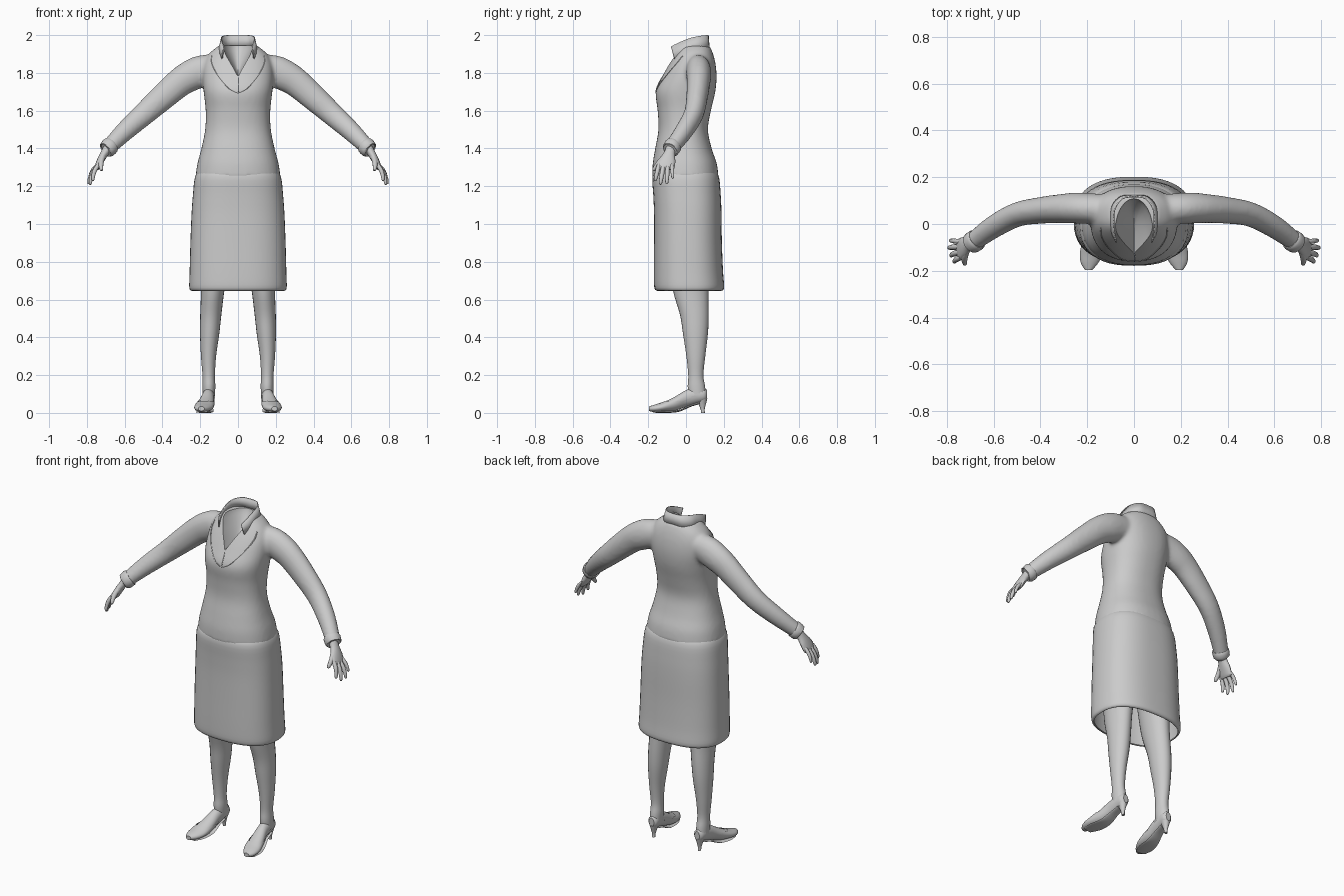
import bpy, bmesh, math
from mathutils import Vector
from mathutils.bvhtree import BVHTree

if "Cube" in bpy.data.objects:
    bpy.data.objects.remove(bpy.data.objects["Cube"], do_unlink=True)

grey = bpy.data.materials.new("plain grey")
grey.use_nodes = True
grey.diffuse_color = (0.6, 0.6, 0.6, 1)
grey.node_tree.nodes["Principled BSDF"].inputs["Base Color"].default_value = (0.6, 0.6, 0.6, 1)


def spline(rows, steps):
    """Catmull-Rom through rows of any width."""
    pts = [rows[0]] + list(rows) + [rows[-1]]
    out = []
    for p, q, r, s in zip(pts, pts[1:], pts[2:], pts[3:]):
        for i in range(steps):
            t = i / steps
            out.append([b + t * ((c - a) + t * ((2 * a - 5 * b + 4 * c - d) + t * (3 * b - a - 3 * c + d))) / 2
                        for a, b, c, d in zip(p, q, r, s)])
    return out + [list(rows[-1])]


def add(name, bm, mirror=False):
    mesh = bpy.data.meshes.new(name)
    bmesh.ops.recalc_face_normals(bm, faces=bm.faces)
    bm.to_mesh(mesh)
    bm.free()
    ob = bpy.data.objects.new(name, mesh)
    bpy.context.collection.objects.link(ob)
    mesh.materials.append(grey)
    if mirror:
        ob.modifiers.new("both sides", "MIRROR")
    return ob


def select(*obs):
    bpy.ops.object.select_all(action="DESELECT")
    for ob in obs:
        ob.select_set(True)
    bpy.context.view_layer.objects.active = obs[0]


def apply(ob):
    select(ob)
    for m in list(ob.modifiers):
        bpy.ops.object.modifier_apply(modifier=m.name)


def smooth(ob, angle=40):
    select(ob)
    bpy.ops.object.shade_smooth_by_angle(angle=math.radians(angle))


def loft(name, rows, width=(1, 0, 0), axis=None, sides=24, steps=4, power=2, caps=True, mirror=False, keep=None):
    """Rows are centre x, y, z and two half-widths; rings stand across the path."""
    rows = spline(rows, steps)
    bm = bmesh.new()
    rings = []
    for i, (x, y, z, a, b) in enumerate(rows):
        ahead, behind = rows[min(i + 1, len(rows) - 1)], rows[max(i - 1, 0)]
        t = Vector(axis) if axis else (Vector(ahead[:3]) - Vector(behind[:3])).normalized()
        u = Vector(width)
        u = (u - t * u.dot(t)).normalized()
        v = t.cross(u)
        ring = []
        for k in range(sides):
            c, s = math.cos(math.tau * k / sides), math.sin(math.tau * k / sides)
            c, s = (math.copysign(abs(w) ** (2 / power), w) for w in (c, s))
            ring.append(bm.verts.new(Vector((x, y, z)) + u * a * c + v * b * s))
        rings.append(ring)
    for r, q in zip(rings, rings[1:]):
        for k in range(sides):
            j = (k + 1) % sides
            bm.faces.new((r[k], r[j], q[j], q[k]))
    if caps:
        bm.faces.new(rings[0])
        bm.faces.new(rings[-1])
    if keep:
        drop = [f for f in bm.faces if not keep(f.calc_center_median())]
        bmesh.ops.delete(bm, geom=drop, context="FACES")
    ob = add(name, bm, mirror)
    smooth(ob)
    return ob


def levels(table):
    """Height, half-width, front y and back y to loft rows."""
    return [(0, (f + b) / 2, z, w, (b - f) / 2) for z, w, f, b in table]


UP = (0, 0, 1)

# Jacket: torso and sleeves blended into one surface
jacket = loft("jacket", levels([
    (1.245, .226, -.178, .173), (1.32, .215, -.176, .163), (1.40, .194, -.163, .136),
    (1.50, .174, -.146, .116), (1.60, .171, -.150, .132), (1.70, .182, -.160, .155),
    (1.78, .188, -.126, .162), (1.85, .18, -.088, .156), (1.905, .15, -.055, .142),
    (1.945, .10, -.035, .125)]), axis=UP, sides=40, power=2.3)
sleeve = loft("sleeve", [
    (.10, .06, 1.83, .065, .07), (.19, .066, 1.81, .066, .084), (.25, .068, 1.785, .066, .083),
    (.31, .066, 1.748, .062, .077), (.40, .058, 1.67, .057, .070), (.50, .040, 1.58, .052, .061),
    (.60, -.012, 1.49, .048, .052), (.69, -.078, 1.40, .040, .041)], width=(0, 1, 0), mirror=True)
apply(sleeve)
select(jacket, sleeve)
bpy.ops.object.join()
remesh = jacket.modifiers.new("blend", "REMESH")
remesh.mode, remesh.voxel_size = "VOXEL", .011
soften = jacket.modifiers.new("soften", "SMOOTH")
soften.factor, soften.iterations = .5, 5
apply(jacket)

# Open neckline, cut as a hollow that narrows to a V at the front
cutter = loft("neck_cutter", [(0, -.09, 1.785, .003, .08), (0, -.06, 1.84, .034, .11),
                              (0, -.05, 1.90, .066, .14), (0, -.03, 1.95, .082, .14),
                              (0, -.03, 2.02, .085, .14)], axis=UP)
cut = jacket.modifiers.new("neckline", "BOOLEAN")
cut.operation, cut.object, cut.solver = "DIFFERENCE", cutter, "EXACT"
apply(jacket)
bpy.data.objects.remove(cutter, do_unlink=True)
smooth(jacket)

# Neckline seam and front slit laid on the chest
tree = BVHTree.FromObject(jacket, bpy.context.evaluated_depsgraph_get())


def seam(name, outline, mirror):
    rows = []
    for x, z in spline(outline, 6):
        hit = tree.ray_cast(Vector((x, -1, z)), Vector((0, 1, 0)))[0]
        if hit:
            rows.append((*hit, .003, .003))
    if len(rows) > 2:
        loft(name, rows, width=(0, 1, 0), sides=6, steps=1, mirror=mirror)


seam("neckline_seam", [(0, 1.692), (.05, 1.72), (.11, 1.79), (.14, 1.85), (.14, 1.89)], True)
seam("front_slit", [(.002, 1.70), (.004, 1.74), (.002, 1.775)], False)

# Standing collar with pointed front flaps
top = spline([(0, .12, 2.0), (.05, .112, 2.0), (.083, .07, 1.995), (.09, .02, 1.984),
              (.087, -.035, 1.962), (.078, -.08, 1.94)], 4)
bottom = spline([(0, .126, 1.925), (.06, .12, 1.925), (.10, .08, 1.92), (.108, .02, 1.905),
                 (.106, -.025, 1.885), (.088, -.06, 1.865)], 4)
bm = bmesh.new()
pairs = [(bm.verts.new(a), bm.verts.new(b)) for a, b in zip(top, bottom)]
for (a, b), (c, d) in zip(pairs, pairs[1:]):
    bm.faces.new((a, b, d, c))
collar = add("collar", bm, True)
collar.modifiers.new("cloth", "SOLIDIFY").thickness = .006
smooth(collar)

# Skirt, open at the hem
skirt = loft("skirt", levels([
    (.652, .243, -.150, .185), (.665, .252, -.162, .196), (.75, .25, -.164, .190),
    (.90, .246, -.163, .184), (1.05, .24, -.163, .182), (1.15, .233, -.167, .178),
    (1.25, .221, -.172, .168), (1.29, .19, -.15, .14)]),
    axis=UP, sides=48, power=2.5, caps=False)
skirt.modifiers.new("cloth", "SOLIDIFY").thickness = -.006

# Legs
loft("leg", [
    (.115, .02, 1.0, .095, .12), (.125, .02, .80, .075, .105), (.134, .025, .65, .062, .094),
    (.144, .044, .52, .056, .076), (.150, .05, .42, .051, .066), (.156, .052, .30, .040, .050),
    (.155, .052, .20, .033, .040), (.154, .055, .14, .034, .046), (.155, .06, .09, .032, .045)],
    axis=UP, mirror=True)

# Feet inside low-cut shoes; rows run from heel to toe
FOOT = [(.152, .112, .095, .016, .026), (.153, .095, .095, .030, .036), (.156, .05, .092, .034, .045),
        (.160, 0, .078, .037, .046), (.170, -.06, .050, .046, .039), (.181, -.12, .032, .050, .027),
        (.190, -.165, .024, .038, .020), (.194, -.196, .022, .016, .012)]
loft("foot", [(x, y, z, a - .004, b - .004) for x, y, z, a, b in FOOT], axis=(0, -1, 0), mirror=True)


def below_opening(p):
    return p.y < -.115 or p.z < .062 + max(0, p.y + .02) * .45 or p.y > .104


shoe = loft("shoe", FOOT, axis=(0, -1, 0), sides=32, steps=6, mirror=True, keep=below_opening)
loft("shoe_sole", [(.156, .07, .052, .026, .006), (.160, .02, .036, .028, .005), (.168, -.04, .010, .038, .005),
                   (.180, -.11, .005, .045, .005), (.191, -.17, .006, .030, .005)],
     sides=16, mirror=True)
loft("shoe_heel", [(.153, .085, .075, .026, .028), (.153, .086, .045, .016, .019),
                   (.153, .088, .02, .010, .011), (.153, .09, 0, .009, .010)],
     axis=(0, 0, -1), sides=16, mirror=True)

# Cuffs and hands
loft("cuff", [(.672, -.066, 1.418, .043, .044), (.676, -.069, 1.414, .047, .048),
              (.695, -.082, 1.393, .045, .046), (.698, -.084, 1.390, .038, .038)],
     width=(0, 1, 0), sides=24, steps=2, mirror=True)
loft("palm", [(.69, -.080, 1.40, .027, .024), (.708, -.088, 1.372, .030, .021), (.727, -.098, 1.338, .043, .019),
              (.744, -.108, 1.304, .047, .015), (.750, -.110, 1.290, .038, .010)],
     width=(0, 1, 0), sides=16, mirror=True)


def finger(name, base, tip, r):
    a, b = Vector(base), Vector(tip)
    bend = Vector((.008, 0, .004))
    rows = [(*(a.lerp(b, t) + bend * math.sin(math.pi * t)), r * k, r * k)
            for t, k in ((0, 1), (.35, 1.05), (.7, .9), (.93, .7), (1, .3))]
    loft(name, rows, width=(0, 1, 0), sides=10, steps=2, mirror=True)


finger("index_finger", (.740, -.143, 1.312), (.768, -.163, 1.228), .0115)
finger("middle_finger", (.745, -.120, 1.305), (.783, -.136, 1.208), .012)
finger("ring_finger", (.746, -.097, 1.305), (.792, -.102, 1.212), .0115)
finger("little_finger", (.742, -.075, 1.315), (.787, -.070, 1.240), .010)
finger("thumb", (.712, -.108, 1.362), (.722, -.174, 1.283), .014)
